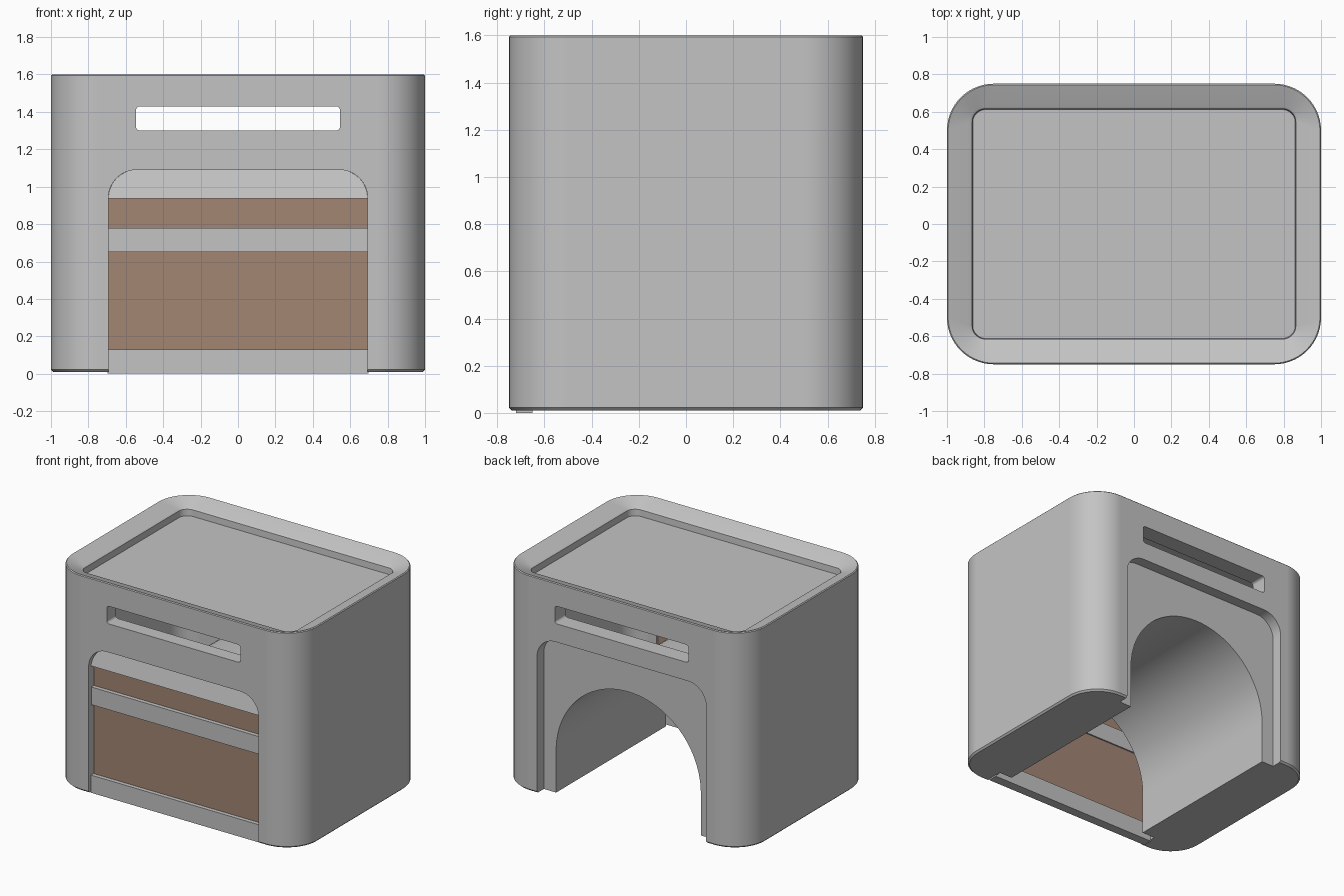
import bpy, bmesh, math

if "Cube" in bpy.data.objects:
    bpy.data.objects.remove(bpy.data.objects["Cube"])


def material(name, rgb):
    m = bpy.data.materials.new(name)
    m.diffuse_color = (*rgb, 1)
    m.use_nodes = True
    m.node_tree.nodes["Principled BSDF"].inputs["Base Color"].default_value = m.diffuse_color
    return m


GRAY = material("light gray", (0.55, 0.55, 0.55))
BROWN = material("warm brown", (0.37, 0.24, 0.175))


def loft(name, loops, mat):
    """Closed solid through loops with equal point counts."""
    bm = bmesh.new()
    rings = [[bm.verts.new(p) for p in loop] for loop in loops]
    n = len(rings[0])
    for a, b in zip(rings, rings[1:]):
        for i in range(n):
            j = (i + 1) % n
            bm.faces.new((a[i], a[j], b[j], b[i]))
    bm.faces.new(rings[0][::-1])
    bm.faces.new(rings[-1])
    bmesh.ops.recalc_face_normals(bm, faces=bm.faces[:])
    me = bpy.data.meshes.new(name)
    bm.to_mesh(me)
    bm.free()
    me.materials.append(mat)
    ob = bpy.data.objects.new(name, me)
    bpy.context.collection.objects.link(ob)
    return ob


def rounded(x0, x1, y0, y1, r, n=14):
    """Rounded rectangle outline, counter-clockwise."""
    pts = []
    for cx, cy, start in ((x1 - r, y1 - r, 0), (x0 + r, y1 - r, 90),
                          (x0 + r, y0 + r, 180), (x1 - r, y0 + r, 270)):
        for i in range(n + 1):
            a = math.radians(start + 90 * i / n)
            pts.append((cx + r * math.cos(a), cy + r * math.sin(a)))
    return pts


def flat_loop(hx, hy, r, z):
    return [(x, y, z) for x, y in rounded(-hx, hx, -hy, hy, r)]


def arch(hw, z0, top, r, n=14):
    """Doorway outline in x-z with two rounded top corners."""
    pts = [(-hw, z0), (hw, z0)]
    for cx, start in ((hw - r, 0), (r - hw, 90)):
        for i in range(n + 1):
            a = math.radians(start + 90 * i / n)
            p = (cx + r * math.cos(a), top - r + r * math.sin(a))
            if math.dist(p, pts[-1]) > 1e-4 and math.dist(p, pts[0]) > 1e-4:
                pts.append(p)
    return pts


def prism(name, pts, y0, y1, mat):
    return loft(name, [[(x, y0, z) for x, z in pts],
                       [(x, y1, z) for x, z in pts]], mat)


def box(name, hx, z0, z1, y0, y1, mat):
    return prism(name, [(-hx, z0), (hx, z0), (hx, z1), (-hx, z1)], y0, y1, mat)


def activate(ob):
    bpy.ops.object.select_all(action='DESELECT')
    ob.select_set(True)
    bpy.context.view_layer.objects.active = ob


def cut(ob, cutter):
    activate(ob)
    mod = ob.modifiers.new("cut", 'BOOLEAN')
    mod.operation = 'DIFFERENCE'
    mod.solver = 'EXACT'
    mod.object = cutter
    bpy.ops.object.modifier_apply(modifier=mod.name)
    bpy.data.objects.remove(cutter)


def smooth(ob):
    activate(ob)
    bpy.ops.object.shade_smooth_by_angle(angle=math.radians(25))
    w = ob.modifiers.new("normals", 'WEIGHTED_NORMAL')
    w.keep_sharp = True


# Outer body with sloping rim and sunken tray top
body = loft("body_shell", [
    flat_loop(0.988, 0.738, 0.24, 0.01),
    flat_loop(1.0, 0.75, 0.25, 0.022),
    flat_loop(1.0, 0.75, 0.25, 1.594),
    flat_loop(0.994, 0.744, 0.245, 1.6),
    flat_loop(0.875, 0.625, 0.08, 1.557),
    flat_loop(0.865, 0.615, 0.07, 1.547),
    flat_loop(0.862, 0.612, 0.07, 1.5)], GRAY)

# Hollow inside, leaving a wall around the arched tunnel
cavity = loft("cavity_cutter", [
    [(x, y, z) for x, y in rounded(-0.9, 0.9, -0.645, 0.625, 0.15)]
    for z in (0.1, 1.45)], GRAY)
cut(cavity, prism("tunnel_wall_cutter", arch(0.625, -0.2, 0.945, 0.624, 24),
                  -0.9, 0.9, GRAY))
cut(body, cavity)

# Tunnel, back niche, front opening and the hand slots
cut(body, prism("tunnel_cutter", arch(0.59, -0.2, 0.91, 0.589, 24), -0.9, 0.9, GRAY))
cut(body, prism("niche_cutter", arch(0.69, -0.2, 1.165, 0.15), 0.67, 0.9, GRAY))
cut(body, prism("front_cutter", arch(0.693, -0.2, 1.09, 0.15), -0.9, -0.61, GRAY))
cut(body, prism("slot_cutter", rounded(-0.545, 0.545, 1.3, 1.43, 0.02, 4),
                -0.9, 0.9, GRAY))
smooth(body)

# Brown front panels between the gray rails
box("lower_panel", 0.692, 0.12, 0.66, -0.69, -0.66, BROWN)
box("upper_panel", 0.692, 0.77, 0.945, -0.69, -0.66, BROWN)
box("bottom_rail", 0.698, 0.0, 0.13, -0.72, -0.65, GRAY)
box("middle_rail", 0.692, 0.65, 0.78, -0.72, -0.65, GRAY)

# Gray hood leaning back above the upper panel
hood = prism("front_hood", arch(0.692, 0.938, 1.09, 0.15), -0.725, -0.65, GRAY)
for v in hood.data.vertices:
    if v.co.y < -0.7:
        v.co.y += (v.co.z - 0.938) * 0.25
smooth(hood)
